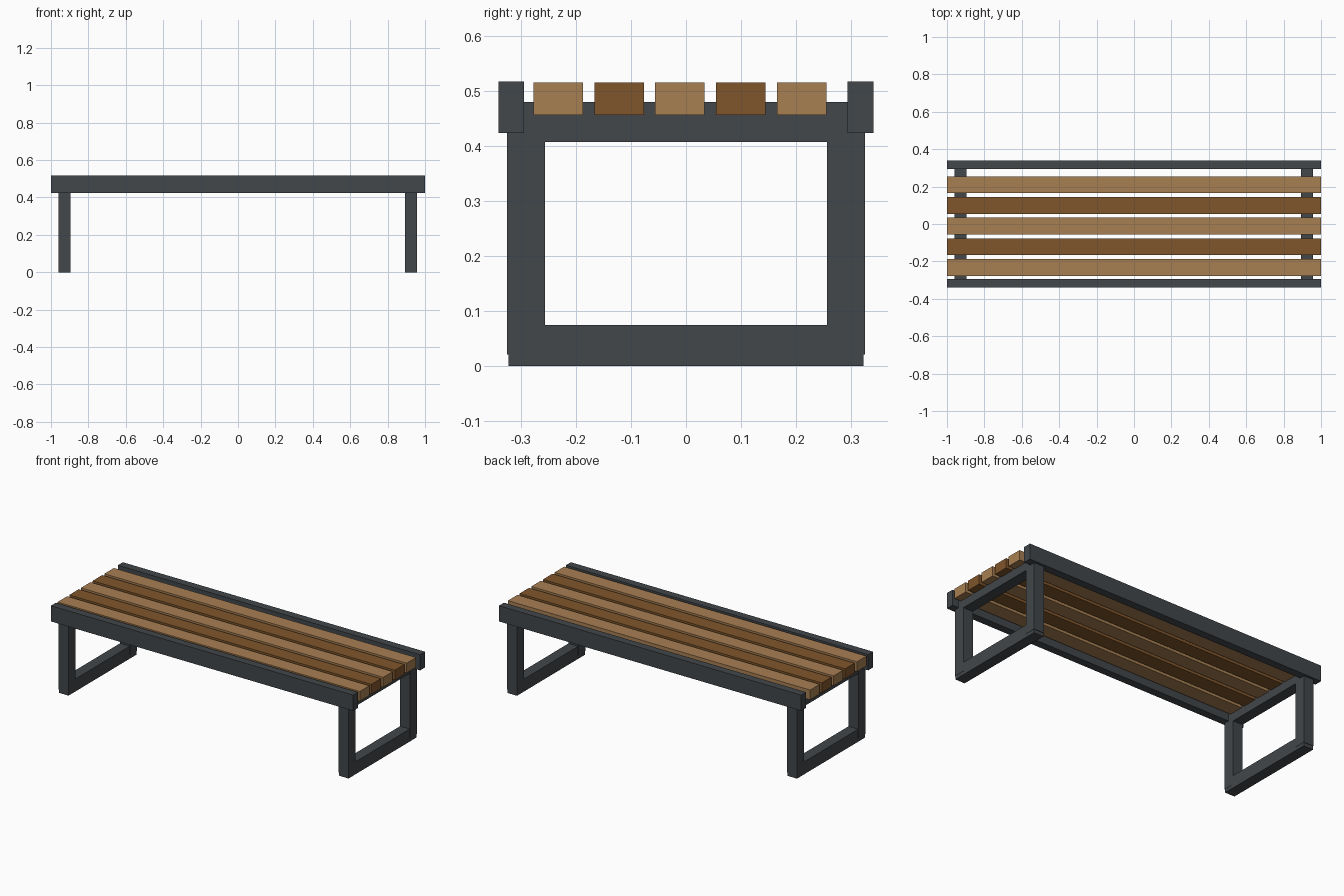
import bpy

cube = bpy.data.objects.get("Cube")
if cube:
    bpy.data.objects.remove(cube, do_unlink=True)


def make_material(name, rgb):
    mat = bpy.data.materials.new(name)
    mat.use_nodes = True
    colour = (*rgb, 1.0)
    mat.diffuse_color = colour
    mat.node_tree.nodes["Principled BSDF"].inputs["Base Color"].default_value = colour
    return mat


def box(name, x, y, z, mat):
    """Box filling the given (low, high) range on each axis."""
    ranges = (x, y, z)
    bpy.ops.mesh.primitive_cube_add(size=1, location=[(a + b) / 2 for a, b in ranges])
    obj = bpy.context.object
    obj.name = name
    obj.scale = [b - a for a, b in ranges]
    bpy.ops.object.transform_apply(location=False, rotation=False, scale=True)
    obj.data.materials.append(mat)
    return obj


steel = make_material("dark_grey_steel", (0.055, 0.063, 0.069))
light_wood = make_material("light_wood", (0.386, 0.209, 0.084))
dark_wood = make_material("dark_wood", (0.216, 0.093, 0.025))

LENGTH = (-1.0, 1.0)

# Seat slats in alternating wood tones, sitting slightly towards the front
for i in range(5):
    y = -0.232 + i * 0.1105
    box(f"seat_slat_{i + 1}", LENGTH, (y - 0.045, y + 0.045), (0.456, 0.515),
        dark_wood if i % 2 else light_wood)

# Long edge rails
box("front_rail", LENGTH, (-0.34, -0.294), (0.423, 0.517), steel)
box("back_rail", LENGTH, (0.293, 0.34), (0.423, 0.517), steel)

# Rectangular leg frame at each end
for side, cx in (("right", -0.928), ("left", 0.925)):
    post_x = (cx - 0.033, cx + 0.033)
    bar_x = (cx - 0.032, cx + 0.032)
    box(f"{side}_front_leg", post_x, (-0.325, -0.256), (0.021, 0.478), steel)
    box(f"{side}_back_leg", post_x, (0.256, 0.325), (0.021, 0.478), steel)
    box(f"{side}_top_bar", bar_x, (-0.322, 0.322), (0.407, 0.479), steel)
    box(f"{side}_foot_bar", bar_x, (-0.322, 0.322), (0.0, 0.075), steel)
